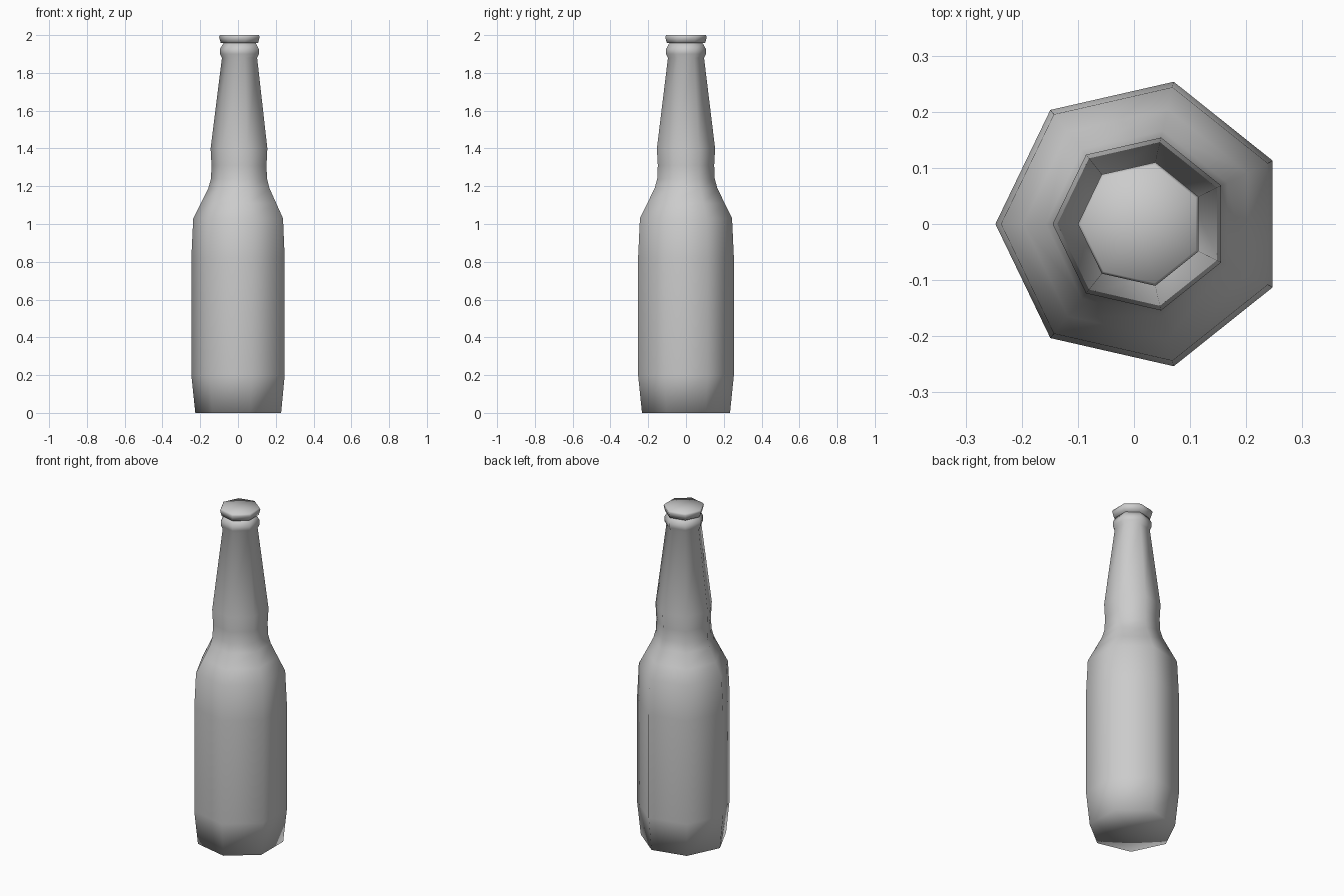
import bpy, bmesh
from math import pi, cos, sin

if "Cube" in bpy.data.objects:
    bpy.data.objects.remove(bpy.data.objects["Cube"])

SIDES = 7
AXIS_X = 0.013  # heptagon axis offset so the bounds are centred


def lathe(name, profile):
    """Seven-sided turned shape from (radius, z) pairs, closed with fans."""
    bm = bmesh.new()
    rings = []
    for r, z in profile:
        rings.append([bm.verts.new((AXIS_X + r * cos(pi + 2 * pi * i / SIDES),
                                    r * sin(pi + 2 * pi * i / SIDES), z))
                      for i in range(SIDES)])
    bottom = bm.verts.new((AXIS_X, 0, profile[0][1]))
    top = bm.verts.new((AXIS_X, 0, profile[-1][1]))
    for i in range(SIDES):
        j = (i + 1) % SIDES
        for a, b in zip(rings, rings[1:]):
            bm.faces.new((a[i], a[j], b[j], b[i]))
        bm.faces.new((bottom, rings[0][j], rings[0][i]))
        bm.faces.new((top, rings[-1][i], rings[-1][j]))
    bmesh.ops.recalc_face_normals(bm, faces=bm.faces)
    for f in bm.faces:
        f.smooth = True
    mesh = bpy.data.meshes.new(name)
    bm.to_mesh(mesh)
    bm.free()
    obj = bpy.data.objects.new(name, mesh)
    bpy.context.collection.objects.link(obj)
    return obj


# Bottle: base, body, shoulder, neck and lip ring
lathe("bottle", [
    (0.239, 0.0), (0.26, 0.2), (0.26, 0.82), (0.25, 1.03),
    (0.21, 1.11), (0.17, 1.19), (0.156, 1.24), (0.153, 1.31),
    (0.158, 1.40), (0.098, 1.88), (0.109, 1.90), (0.109, 1.925),
    (0.09, 1.958),
])

# Cap: flares out towards a slightly bevelled flat top
lathe("cap", [(0.104, 1.958), (0.113, 1.99), (0.108, 2.0)])
